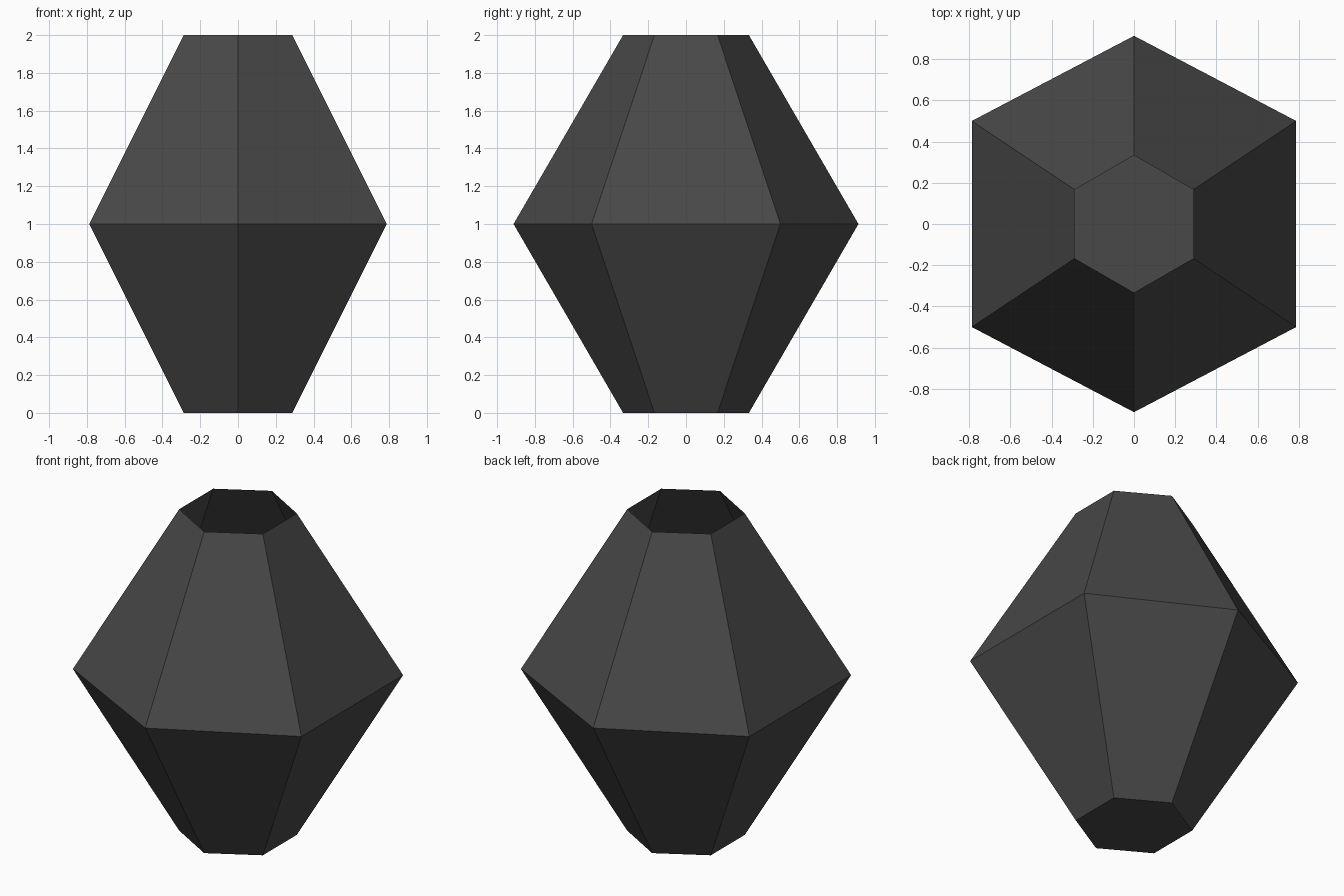
import bpy, bmesh

if "Cube" in bpy.data.objects:
    bpy.data.objects.remove(bpy.data.objects["Cube"])

# Dark grey material
mat = bpy.data.materials.new("dark grey")
mat.diffuse_color = (0.065, 0.065, 0.065, 1)
mat.use_nodes = True
mat.node_tree.nodes["Principled BSDF"].inputs["Base Color"].default_value = mat.diffuse_color


def hex_ring(bm, x, y_side, y_tip, z):
    """Six-sided ring with points on +y and -y."""
    pts = [(0, -y_tip), (x, -y_side), (x, y_side),
           (0, y_tip), (-x, y_side), (-x, -y_side)]
    return [bm.verts.new((px, py, z)) for px, py in pts]


bm = bmesh.new()

# Narrow base, wide middle, narrow rim
rings = [hex_ring(bm, 0.288, 0.167, 0.333, 0.0),
         hex_ring(bm, 0.787, 0.5, 0.913, 1.0),
         hex_ring(bm, 0.288, 0.167, 0.333, 2.0)]

# Side walls
for low, high in zip(rings, rings[1:]):
    for i in range(6):
        j = (i + 1) % 6
        bm.faces.new((low[i], low[j], high[j], high[i]))

# Closed floor; the top stays open
bm.faces.new(rings[0][::-1])

mesh = bpy.data.meshes.new("hexagonal_pot")
bm.to_mesh(mesh)
bm.free()
mesh.materials.append(mat)
pot = bpy.data.objects.new("hexagonal_pot", mesh)
bpy.context.collection.objects.link(pot)
